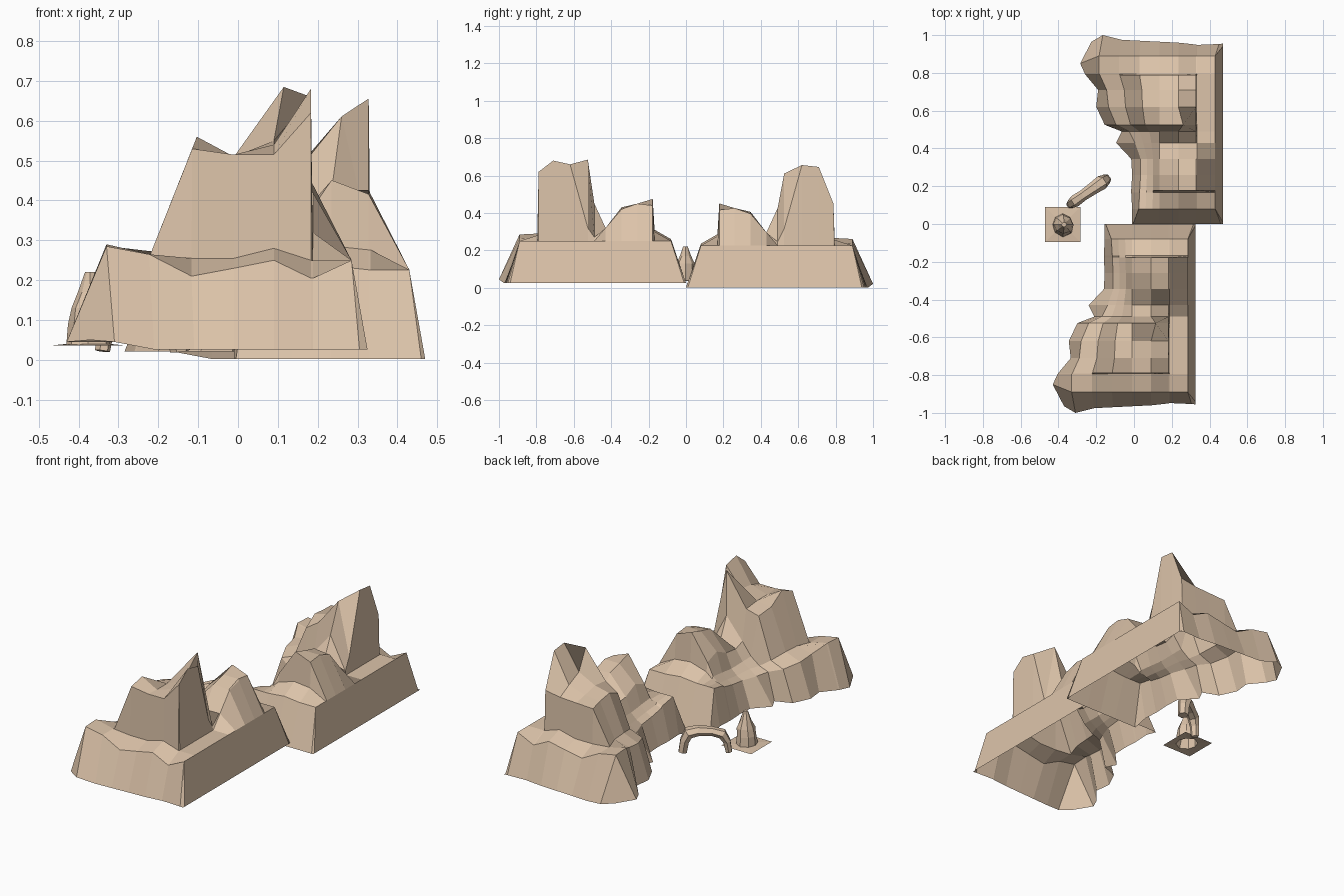
import bpy, bmesh, math, random
from mathutils import Vector

if "Cube" in bpy.data.objects:
    bpy.data.objects.remove(bpy.data.objects["Cube"])

random.seed(4)
sand = bpy.data.materials.new("sandstone")
sand.diffuse_color = (0.72, 0.55, 0.40, 1)
sand.use_nodes = True
sand.node_tree.nodes["Principled BSDF"].inputs["Base Color"].default_value = sand.diffuse_color


def finish(name, bm, recalc=True):
    if recalc:
        bmesh.ops.recalc_face_normals(bm, faces=bm.faces[:])
    me = bpy.data.meshes.new(name)
    bm.to_mesh(me)
    bm.free()
    ob = bpy.data.objects.new(name, me)
    me.materials.append(sand)
    bpy.context.collection.objects.link(ob)
    return ob


def grid_faces(bm, rows, wrap=False):
    n = len(rows[0])
    for a, b in zip(rows, rows[1:]):
        for j in range(n if wrap else n - 1):
            k = (j + 1) % n
            bm.faces.new((a[j], a[k], b[k], b[j]))


# Cliff terrain rows: y, west foot x, west rim x, heights from west to east
ROWS = [
    (-.89, -.43, -.33, (.285, .265, .21, .23, .25, .205, .205, .25)),
    (-.795, -.405, -.33, (.29, .265, .255, .255, .28, .25, .25, .25)),
    (-.788, -.40, -.325, (.285, .265, .53, .515, .515, .62, .25, .25)),
    (-.71, -.335, -.29, (.25, .27, .56, .51, .54, .68, .25, .25)),
    (-.62, -.345, -.28, (.235, .27, .50, .51, .55, .66, .25, .25)),
    (-.525, -.30, -.24, (.22, .25, .48, .50, .685, .32, .25, .25)),
    (-.49, -.21, -.17, (.20, .22, .26, .33, .45, .27, .25, .25)),
    (-.43, -.24, -.14, (.19, .22, .25, .31, .32, .32, .32, .25)),
    (-.345, -.16, -.11, (.19, .21, .24, .32, .43, .42, .42, .25)),
    (-.26, -.155, -.11, (.20, .22, .25, .36, .45, .45, .44, .25)),
    (-.178, -.16, -.115, (.22, .23, .26, .33, .475, .44, .43, .25)),
    (-.168, -.16, -.115, (.23, .24, .25, .28, .31, .30, .30, .25)),
    (-.08, -.155, -.12, (.25, .25, .25, .25, .26, .25, .25, .25)),
]
# The north tower has a lower terrace: row -> heights of columns 2 to 5
NORTH_TOWER = {2: (.45, .455, .46, .475), 3: (.46, .47, .50, .67),
               4: (.47, .49, .54, .68), 5: (.43, .48, .635, .34)}


def cliff(name, side, dx, dz, tower):
    """Height sheet with a sloping skirt all round, open underneath."""
    bm = bmesh.new()
    foot = .026
    last = len(ROWS) - 1

    def vert(x, y, z):
        return bm.verts.new((x + dx, y * side, z + dz))

    def columns(rim, ridge=.09):
        return [rim + (-.01 - rim) * i / 3 for i in range(4)] + [ridge, .183, .188, .285]

    front = [-.975, -.97, -.965, -.96, -.95, -.948]
    rows = [[vert(-.37, -.965, .05), vert(-.31, -1.0, .045)] +
            [vert(x, y, foot) for x, y in zip(columns(-.31)[1:-1], front)] +
            [vert(.305, -.953, foot), vert(.325, -.955, foot)]]
    for i, (y, base, rim, heights) in enumerate(ROWS):
        hs = list(heights)
        if i in tower:
            hs[2:6] = tower[i]
        xs = columns(rim, .115 if i == 5 else .09)
        west_y = -.85 if i == 0 else y
        east_y = -.94 if i == 0 else -.01 if i == last else y
        rows.append([vert(base, west_y, .045)] +
                    [vert(x, y, z) for x, z in zip(xs, hs)] +
                    [vert(.325, east_y, foot)])
    rows.append([vert(-.155, 0, foot)] + [vert(x, 0, foot) for x in columns(-.15)[:-1]] +
                [vert(.315, 0, foot), vert(.325, 0, foot)])
    grid_faces(bm, rows)
    if side < 0:
        bmesh.ops.reverse_faces(bm, faces=bm.faces[:])
    finish(name, bm, False)


cliff("south_cliff", 1, 0, 0, {})
cliff("north_cliff", -1, .145, -.024, NORTH_TOWER)

# Small spire rising out of a square pad
bm = bmesh.new()
cx, cy, n = -.377, -.003, 8
corners = ((1, 0), (1, 1), (0, 1), (-1, 1), (-1, 0), (-1, -1), (0, -1), (1, -1))
rings = [[bm.verts.new((cx + sx * .093, cy + sy * .093, .036)) for sx, sy in corners]]
for r, z, ox in ((.060, .04, 0), (.054, .09, 0), (.046, .13, .003), (.030, .17, .005), (.012, .22, .006)):
    rings.append([])
    for i in range(n):
        a = math.tau * i / n
        q = r * random.uniform(.88, 1.12)
        rings[-1].append(bm.verts.new((cx + ox + q * math.cos(a), cy + q * math.sin(a), z)))
grid_faces(bm, rings, True)
bm.faces.new(rings[-1])
finish("spire_and_pad", bm)

# Natural arch: six-sided section swept along a bent path, one end stouter
bm = bmesh.new()
centre = Vector((-.24, .172, 0))
along = Vector((.82, .57, 0)).normalized()
across = Vector((-along.y, along.x, 0))
path = [(-.122, .022, .018), (-.112, .08, .021), (-.088, .122, .027), (-.035, .137, .024),
        (.035, .14, .028), (.085, .128, .032), (.105, .085, .026), (.115, .022, .024)]
rings = []
for i, (s, z, r) in enumerate(path):
    p, q = path[max(i - 1, 0)], path[min(i + 1, len(path) - 1)]
    t = (along * (q[0] - p[0]) + Vector((0, 0, q[1] - p[1]))).normalized()
    nrm = across.cross(t)
    c = centre + along * s + Vector((0, 0, z))
    rings.append([bm.verts.new(c + across * (r * 1.2 * math.cos(a)) + nrm * (r * math.sin(a)))
                  for a in (math.tau * k / 6 for k in range(6))])
grid_faces(bm, rings, True)
bm.faces.new(rings[0])
bm.faces.new(rings[-1])
finish("rock_arch", bm)
